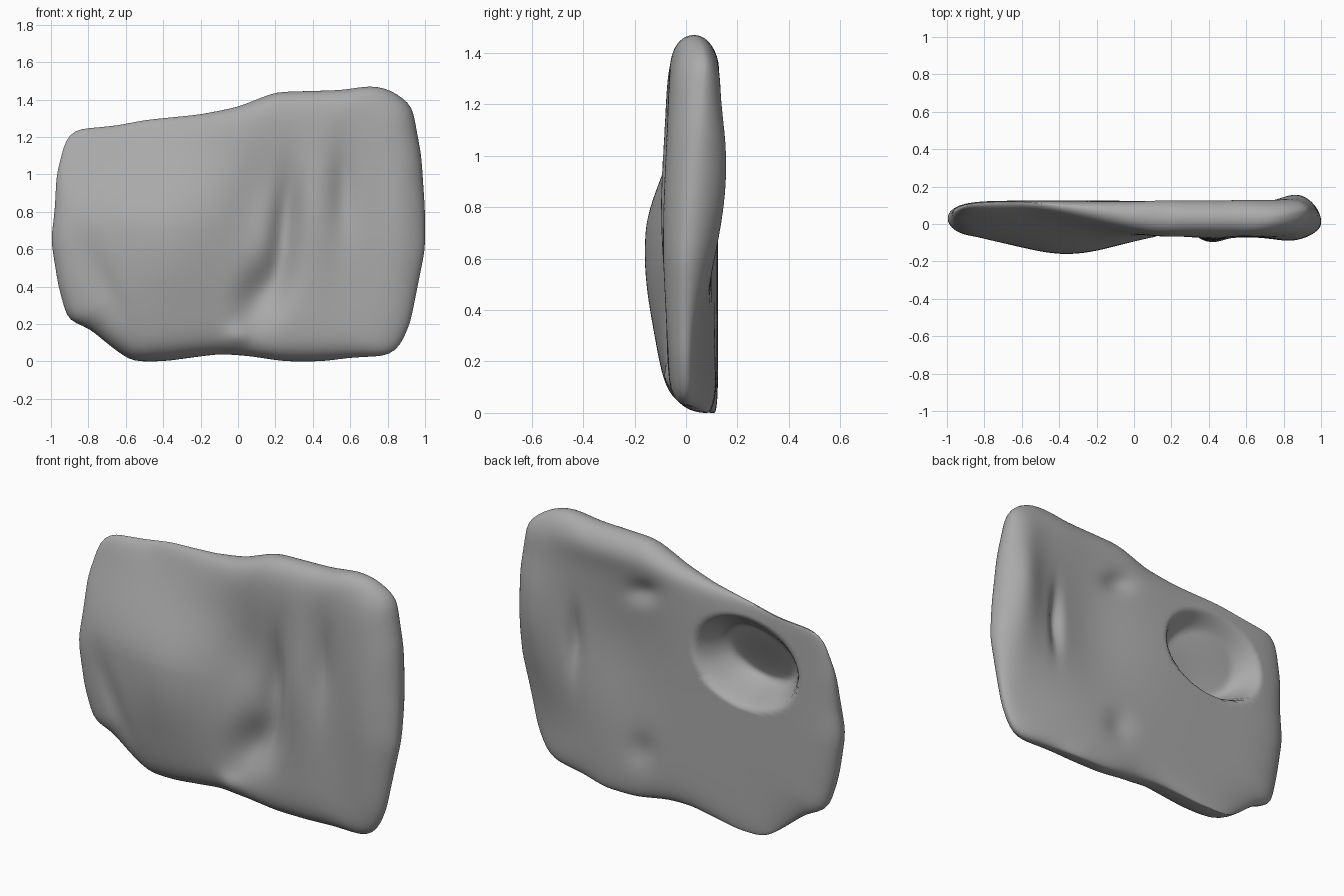
import bpy
import bmesh
import math
from mathutils import Vector

if "Cube" in bpy.data.objects:
    bpy.data.objects.remove(bpy.data.objects["Cube"], do_unlink=True)

CENTRE = Vector((0, 0.7))
SEGMENTS, RINGS = 160, 64

# Rim of the slab: x, z and the depth of the edge
RIM = [(1, .6, 0), (1, .8, .02), (.98, 1.1, .05), (.93, 1.37, .07), (.82, 1.45, .05),
       (.72, 1.475, .03), (.55, 1.45, .03), (.2, 1.44, .03), (0, 1.36, .04),
       (-.2, 1.32, .07), (-.5, 1.29, .11), (-.65, 1.26, .12), (-.87, 1.24, .11),
       (-.92, 1.19, .09), (-.97, 1, .06), (-.98, .8, .04), (-1, .65, .03),
       (-.96, .4, .03), (-.91, .22, .05), (-.8, .18, .07), (-.68, .08, .08),
       (-.57, 0, .11), (-.4, 0, .11), (-.1, .04, .08), (.05, .03, .06), (.25, 0, .08),
       (.45, 0, .08), (.6, .02, .04), (.8, .03, 0), (.86, .07, 0), (.92, .2, 0)]

# Bumps and grooves: x, z, half width, half height, tilt in degrees, depth change
FRONT = [(-.36, .62, .34, .43, 0, -.088),   # big swelling
         (.25, .72, .07, .28, -6, .075),    # main groove
         (.1, .88, .14, .25, -10, .03),     # shallow slope into it
         (.14, .38, .11, .19, -28, .075),   # foot of the groove
         (0, .13, .06, .06, 0, -.025),      # knob below it
         (.42, .8, .1, .35, 0, -.025),      # middle rib
         (.57, .93, .07, .24, 0, .035),     # narrow groove
         (.86, .7, .13, .5, 0, -.025),      # side rib
         (-.72, .42, .07, .25, 25, .02)]    # slanting groove
BACK = [(.9, .95, .13, .35, 0, .055),       # side rib
        (.63, .78, .04, .17, 0, -.04),      # upright groove
        (.2, 1.17, .1, .06, -25, -.03),     # notch under the top
        (.3, 1.36, .6, .1, 0, .02),         # lip along the top
        (.95, .2, .4, .35, 0, -.07),        # thin lower corner
        (.2, .28, .08, .1, 30, -.02),       # small dent
        (.38, .85, .3, .38, 0, -.045)]      # broad hollow


def smooth(a, b, v):
    t = min(max((v - a) / (b - a), 0), 1)
    return t * t * (3 - 2 * t)


def relief(shapes, x, z):
    total = 0
    for cx, cz, w, h, tilt, depth in shapes:
        c, s = math.cos(math.radians(tilt)), math.sin(math.radians(tilt))
        u = ((x - cx) * c + (z - cz) * s) / w
        v = ((z - cz) * c - (x - cx) * s) / h
        total += depth * math.exp(-u * u - v * v)
    return total


def front_depth(x, z):
    # the right half is upright, the left half leans back towards the top
    lean = smooth(.2, -.6, x) * .14 * smooth(.7, 1.3, z)
    return -.072 + lean + relief(FRONT, x, z)


def back_depth(x, z):
    y = .125 + relief(BACK, x, z)
    # round bowl in the upper back, with a steep brim
    r = math.hypot((x + .46) / .34, (z - .96) / .265)
    bowl = smooth(0, 1, 1.6 * (1 - min(r, 1) ** 2))
    floor = min(front_depth(x, z) + .035, y)
    return y + (floor - y) * bowl


def rim_points():
    # even spacing around the rim, softened
    pts = [Vector(p) for p in RIM]
    lengths = [(pts[(i + 1) % len(pts)] - p).length for i, p in enumerate(pts)]
    step = sum(lengths) / SEGMENTS
    ring, i, travelled = [], 0, 0
    for k in range(SEGMENTS):
        while k * step > travelled + lengths[i]:
            travelled += lengths[i]
            i += 1
        ring.append(pts[i].lerp(pts[(i + 1) % len(pts)], (k * step - travelled) / lengths[i]))
    for _ in range(2):
        ring = [(ring[k - 1] + ring[k] * 2 + ring[(k + 1) % SEGMENTS]) / 4
                for k in range(SEGMENTS)]
    return ring


def build_slab():
    bm = bmesh.new()
    rim = rim_points()
    edge = [bm.verts.new((p.x, p.z, p.y)) for p in rim]

    def add_side(depth, flip):
        outer = edge
        for r in range(1, RINGS):
            t = math.sin(math.pi / 2 * (1 - r / RINGS))
            swell = (1 - t ** 11) ** .5
            ring = []
            for p in rim:
                flat = CENTRE.lerp(Vector((p.x, p.y)), t)
                y = p.z + (depth(flat.x, flat.y) - p.z) * swell
                ring.append(bm.verts.new((flat.x, y, flat.y)))
            for k in range(SEGMENTS):
                n = (k + 1) % SEGMENTS
                quad = [outer[k], outer[n], ring[n], ring[k]]
                bm.faces.new(quad[::-1] if flip else quad)
            outer = ring
        tip = bm.verts.new((CENTRE.x, depth(*CENTRE), CENTRE.y))
        for k in range(SEGMENTS):
            tri = [outer[k], outer[(k + 1) % SEGMENTS], tip]
            bm.faces.new(tri[::-1] if flip else tri)

    add_side(front_depth, False)
    add_side(back_depth, True)
    bmesh.ops.recalc_face_normals(bm, faces=bm.faces)
    mesh = bpy.data.meshes.new("rock_slab")
    bm.to_mesh(mesh)
    bm.free()
    slab = bpy.data.objects.new("rock_slab", mesh)
    bpy.context.collection.objects.link(slab)
    return slab


slab = build_slab()

# Plain grey stone
stone = bpy.data.materials.new("grey_stone")
stone.use_nodes = True
colour = (.4, .4, .4, 1)
stone.diffuse_color = colour
stone.node_tree.nodes["Principled BSDF"].inputs["Base Color"].default_value = colour
slab.data.materials.append(stone)

bpy.context.view_layer.objects.active = slab
slab.select_set(True)
bpy.ops.object.shade_smooth_by_angle(angle=math.radians(60))
